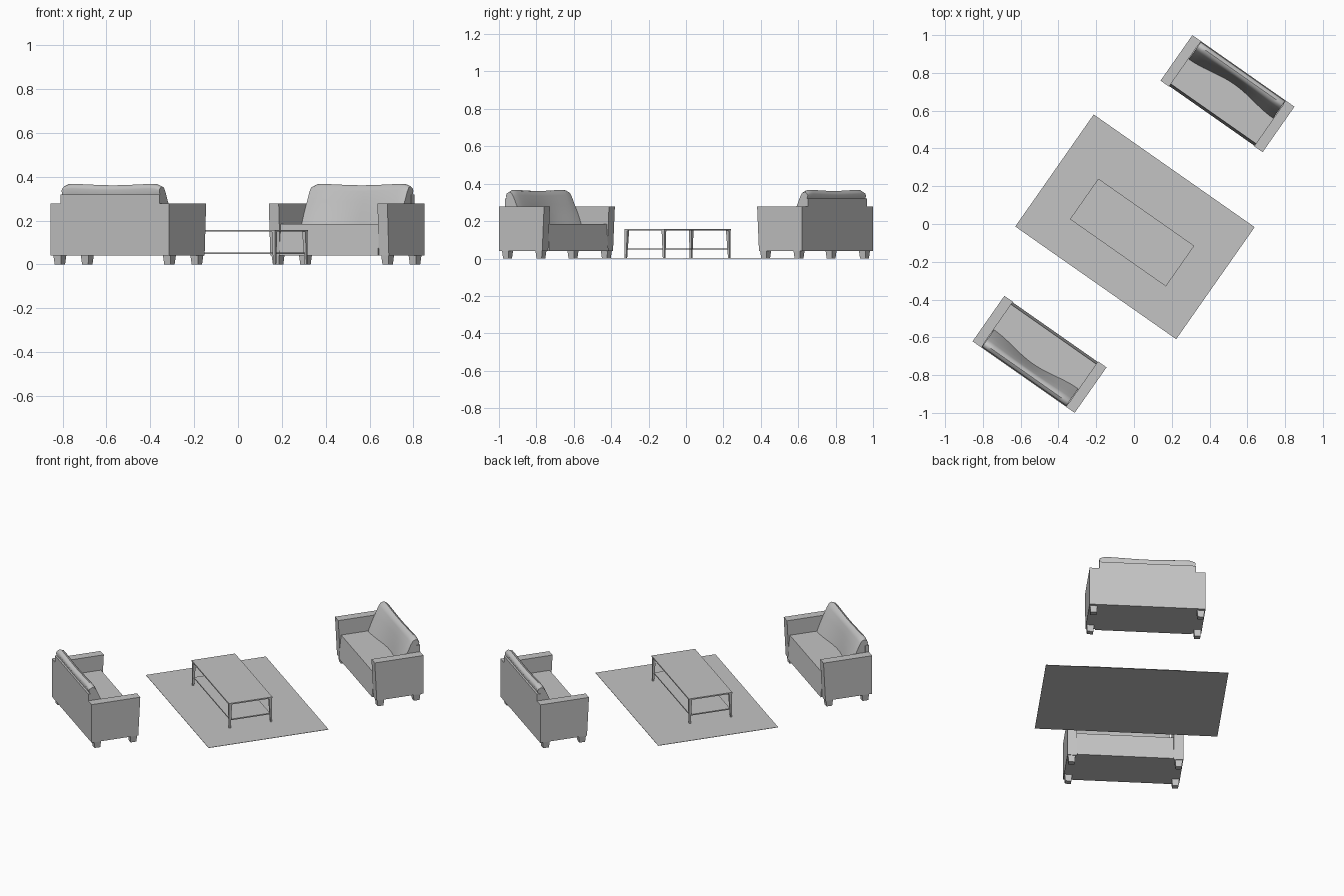
import bpy, bmesh, math
from mathutils import Matrix, Vector

if "Cube" in bpy.data.objects:
    bpy.data.objects.remove(bpy.data.objects["Cube"])

GREY = (0.55, 0.55, 0.55, 1)
mat = bpy.data.materials.new("plain_grey")
mat.use_nodes = True
mat.diffuse_color = GREY
mat.node_tree.nodes["Principled BSDF"].inputs["Base Color"].default_value = GREY

TILT = math.radians(-35)


def place(x, y, turn=0.0):
    return Matrix.Translation((x, y, 0)) @ Matrix.Rotation(TILT + turn, 4, "Z")


def loft(name, rings, frame):
    """Skin a list of matching closed rings and cap both ends."""
    bm = bmesh.new()
    loops = [[bm.verts.new(p) for p in ring] for ring in rings]
    n = len(loops[0])
    for a, b in zip(loops, loops[1:]):
        for i in range(n):
            j = (i + 1) % n
            bm.faces.new((a[i], a[j], b[j], b[i]))
    bm.faces.new(loops[0])
    bm.faces.new(loops[-1])
    bmesh.ops.recalc_face_normals(bm, faces=bm.faces)
    mesh = bpy.data.meshes.new(name)
    bm.to_mesh(mesh)
    bm.free()
    mesh.materials.append(mat)
    obj = bpy.data.objects.new(name, mesh)
    obj.matrix_world = frame
    bpy.context.collection.objects.link(obj)
    return obj


def extrude(name, profile, x0, x1, frame):
    """Extrude a side profile of (y, z) points along x."""
    return loft(name, [[(x, y, z) for y, z in profile] for x in (x0, x1)], frame)


def post(name, bottom, top, half_bottom, half_top, frame):
    """Tapered square post between two centres."""
    rings = []
    for c, h in ((bottom, half_bottom), (top, half_top)):
        rings.append([Vector(c) + Vector((sx * h, sy * h, 0))
                      for sx, sy in ((-1, -1), (1, -1), (1, 1), (-1, 1))])
    return loft(name, rings, frame)


def slab(name, hx, hy, z0, z1, frame):
    return extrude(name, [(-hy, z0), (hy, z0), (hy, z1), (-hy, z1)], -hx, hx, frame)


CUSHION = [(0.03, 0.18), (0.05, 0.235), (0.072, 0.29), (0.093, 0.34), (0.106, 0.362),
           (0.122, 0.368), (0.137, 0.359), (0.143, 0.346), (0.134, 0.318), (0.125, 0.18)]


def back_cushion(name, frame):
    # Front hollows in the middle, top dips slightly, ends are pinched
    rings = []
    steps = 20
    for k in range(steps + 1):
        t = 2 * k / steps - 1
        hollow = 0.5 + 0.5 * math.cos(math.pi * t)
        pinch = max(0, abs(t) - 0.85) / 0.15
        ring = []
        for y, z in CUSHION:
            h = (z - 0.18) / 0.19
            yy = y + (0.03 * hollow * (1 - h) if y < 0.12 else 0)
            zz = z - h * (0.007 * hollow + 0.012 * pinch ** 2)
            ring.append((0.272 * t, yy, zz))
        rings.append(ring)
    obj = loft(name, rings, frame)
    bpy.ops.object.select_all(action="DESELECT")
    obj.select_set(True)
    bpy.context.view_layer.objects.active = obj
    bpy.ops.object.shade_smooth_by_angle(angle=math.radians(50))


def sofa(prefix, frame):
    # Arms, leaning forward a little at the top
    arm = [(-0.135, 0.04), (0.147, 0.04), (0.147, 0.278), (-0.147, 0.278)]
    for side, x0, x1 in (("left", 0.275, 0.33), ("right", -0.33, -0.275)):
        extrude(f"{prefix}_{side}_arm", arm, x0, x1, frame)
    # Seat with sloped front, and back panel
    extrude(prefix + "_seat", [(-0.144, 0.04), (0.125, 0.04), (0.125, 0.185), (-0.13, 0.185)],
            -0.275, 0.275, frame)
    extrude(prefix + "_back_panel", [(0.125, 0.04), (0.147, 0.04), (0.147, 0.32), (0.125, 0.32)],
            -0.275, 0.275, frame)
    back_cushion(prefix + "_back_cushion", frame)
    # Feet
    for sx in (-1, 1):
        for sy in (-1, 1):
            x, y = sx * 0.305, sy * 0.109
            post(prefix + "_foot", (x, y, 0), (x, y, 0.04), 0.017, 0.021, frame)


sofa("rear_sofa", place(0.495, 0.69))
sofa("front_sofa", place(-0.5, -0.69, math.pi))

# Rug
slab("rug", 0.52, 0.362, 0.001, 0.003, place(0.005, -0.015))

# Coffee table: top, shelf and slim splayed legs
table = place(-0.01, -0.045)
slab("table_top", 0.31, 0.131, 0.15, 0.158, table)
slab("table_shelf", 0.3, 0.121, 0.047, 0.054, table)
for sx in (-1, 1):
    for sy in (-1, 1):
        post("table_leg", (sx * 0.304, sy * 0.125, 0), (sx * 0.3, sy * 0.121, 0.15),
             0.005, 0.009, table)
